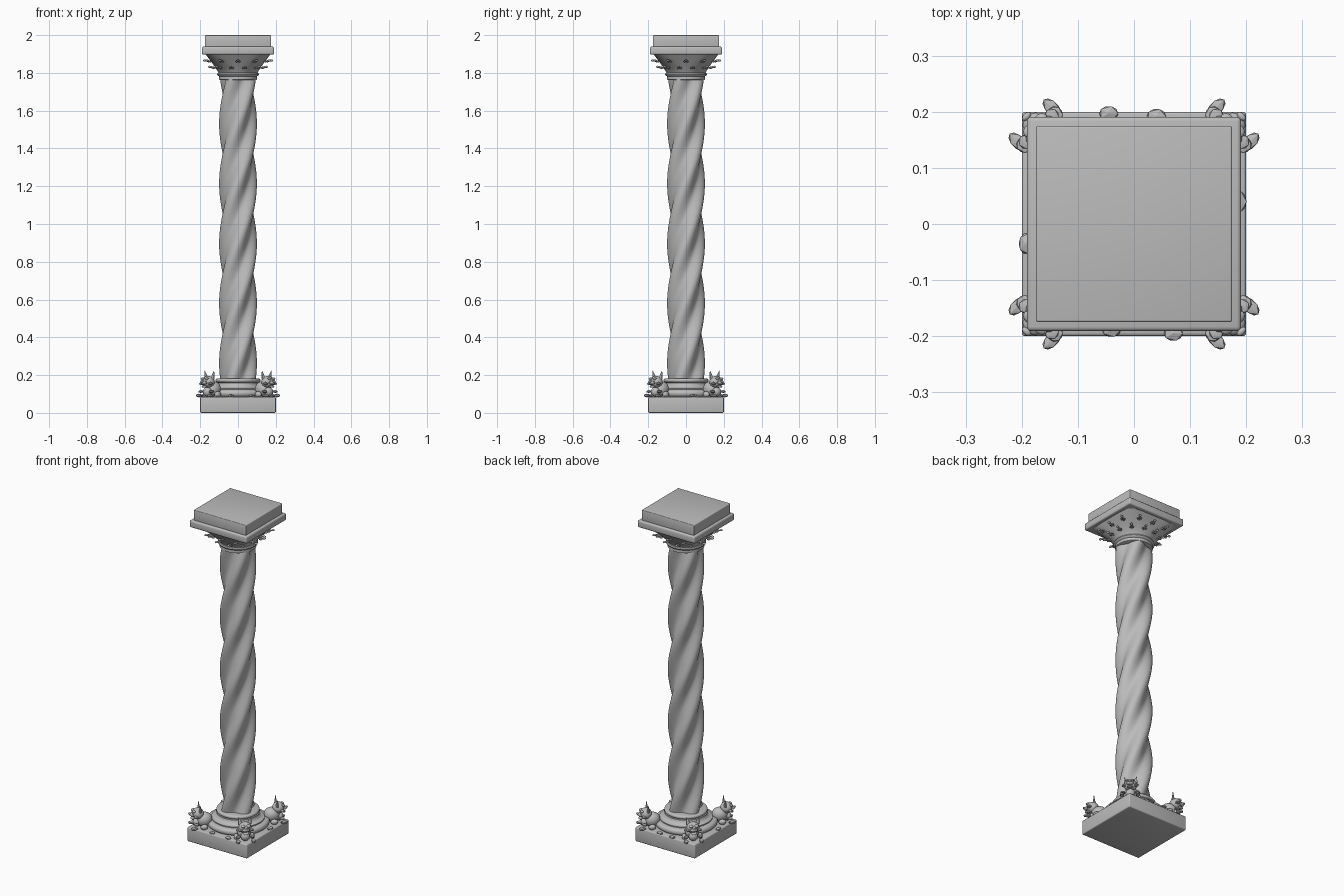
import bpy, bmesh, math
from mathutils import Matrix, Vector

if "Cube" in bpy.data.objects:
    bpy.data.objects.remove(bpy.data.objects["Cube"])

stone = bpy.data.materials.new("grey stone")
stone.diffuse_color = (0.5, 0.5, 0.5, 1)
stone.use_nodes = True
stone.node_tree.nodes["Principled BSDF"].inputs["Base Color"].default_value = stone.diffuse_color


def finish(name, bm, angle=35):
    bmesh.ops.recalc_face_normals(bm, faces=bm.faces)
    me = bpy.data.meshes.new(name)
    bm.to_mesh(me)
    bm.free()
    me.materials.append(stone)
    ob = bpy.data.objects.new(name, me)
    bpy.context.collection.objects.link(ob)
    bpy.ops.object.select_all(action='DESELECT')
    ob.select_set(True)
    bpy.context.view_layer.objects.active = ob
    bpy.ops.object.shade_smooth_by_angle(angle=math.radians(angle))
    return ob


def slab(name, half, z0, z1, bevel):
    bm = bmesh.new()
    bmesh.ops.create_cube(bm, size=1, matrix=Matrix.Translation((0, 0, (z0 + z1) / 2))
                          @ Matrix.Diagonal((2 * half, 2 * half, z1 - z0, 1)))
    bmesh.ops.bevel(bm, geom=bm.edges[:], offset=bevel, segments=3, profile=0.5, affect='EDGES')
    return finish(name, bm)


def loft(name, zs, radius, n=96):
    """Stack of rings whose radius is radius(ring index, angle)."""
    bm = bmesh.new()
    rings = []
    for i, z in enumerate(zs):
        ring = []
        for j in range(n):
            a = 2 * math.pi * j / n
            r = radius(i, a)
            ring.append(bm.verts.new((r * math.cos(a), r * math.sin(a), z)))
        rings.append(ring)
    for lo, hi in zip(rings, rings[1:]):
        for j in range(n):
            k = (j + 1) % n
            bm.faces.new((lo[j], lo[k], hi[k], hi[j]))
    bm.faces.new(rings[0][::-1])
    bm.faces.new(rings[-1])
    return finish(name, bm)


def lathe(name, profile):
    return loft(name, [p[1] for p in profile], lambda i, a: profile[i][0], 64)


def blob(bm, loc, size, m=Matrix(), pitch=0, sub=2):
    mat = m @ Matrix.Translation(loc) @ Matrix.Rotation(pitch, 4, 'Y') @ Matrix.Diagonal((*size, 1))
    bmesh.ops.create_icosphere(bm, subdivisions=sub, radius=1, matrix=mat)


def spike(bm, loc, r, h, m, tilt):
    mat = m @ Matrix.Translation(loc) @ Matrix.Rotation(tilt, 4, 'X') @ Matrix.Diagonal((0.6, 1, 1, 1))
    bmesh.ops.create_cone(bm, cap_ends=True, segments=10, radius1=r, radius2=0.001, depth=h, matrix=mat)


# plinth and round moulded base
slab("plinth", 0.2, 0.0, 0.085, 0.006)
base = [(0.165, 0.08)]
base += [(0.158 + 0.016 * math.cos(t * math.pi / 8), 0.104 + 0.018 * math.sin(t * math.pi / 8))
         for t in range(-4, 5)]
base += [(0.146, 0.124), (0.146, 0.130), (0.130, 0.133), (0.120, 0.140), (0.115, 0.150),
         (0.114, 0.158), (0.120, 0.160)]
base += [(0.108 + 0.011 * math.cos(t * math.pi / 6), 0.172 + 0.011 * math.sin(t * math.pi / 6))
         for t in range(-3, 4)]
lathe("base_mouldings", base)

# twisted four-strand shaft
Z0, Z1, N = 0.175, 1.775, 160
zs = [Z0 + (Z1 - Z0) * i / N for i in range(N + 1)]
loft("twisted_shaft", zs,
     lambda i, a: 0.087 + 0.013 * math.cos(4 * a - 2 * math.pi * (zs[i] - 0.58) / 0.317))

# collar under the capital
lathe("capital_collar", [(0.095, 1.762), (0.101, 1.765), (0.101, 1.782), (0.108, 1.786),
                         (0.111, 1.792), (0.108, 1.799), (0.100, 1.803)])

# bell growing from round to rounded square
B0, B1, BN = 1.795, 1.900, 16


def bell_radius(z, a):
    t = min(max((z - B0) / (B1 - B0), 0), 1)
    half = 0.101 + 0.072 * t ** 1.15
    e = 2 + 4 * t * t
    return half / (abs(math.cos(a)) ** e + abs(math.sin(a)) ** e) ** (1 / e)


bz = [B0 + (B1 - B0) * i / BN for i in range(BN + 1)]
loft("capital_bell", bz, lambda i, a: bell_radius(bz[i], a))

# budding stalks in staggered rows around the bell
bm = bmesh.new()
for z, count, shift in ((1.828, 12, 0.5), (1.862, 12, 0)):
    for k in range(count):
        a = 2 * math.pi * (k + shift) / count
        r = bell_radius(z, a)
        m = Matrix.Rotation(a, 4, 'Z') @ Matrix.Translation((r, 0, z))
        blob(bm, (0.010, 0, 0), (0.026, 0.0045, 0.0045), m, -0.1)
        blob(bm, (0.032, 0, 0.004), (0.010, 0.007, 0.006), m)
        for s in (-1, 1):
            blob(bm, (0.012, s * 0.008, -0.002), (0.010, 0.006, 0.005), m, 0, 1)
finish("capital_buds", bm)

# abacus and top block
slab("abacus", 0.191, 1.897, 1.939, 0.008)
slab("top_block", 0.175, 1.935, 2.0, 0.004)

# crouching horned beasts on the plinth corners
bm = bmesh.new()
for k in range(4):
    m = Matrix.Rotation(math.pi / 4 + k * math.pi / 2, 4, 'Z')
    blob(bm, (0.188, 0, 0.126), (0.045, 0.040, 0.041), m, 0.3, 3)     # body
    blob(bm, (0.224, 0, 0.164), (0.033, 0.036, 0.032), m, 0, 3)       # head
    blob(bm, (0.253, 0, 0.160), (0.019, 0.021, 0.010), m)             # muzzle
    blob(bm, (0.250, 0, 0.140), (0.016, 0.018, 0.006), m, 0.2)        # jaw
    blob(bm, (0.271, 0, 0.165), (0.006, 0.010, 0.006), m)             # nose
    blob(bm, (0.230, 0, 0.112), (0.022, 0.026, 0.026), m)             # chest
    for s in (-1, 1):
        spike(bm, (0.214, s * 0.029, 0.202), 0.014, 0.044, m, -s * 0.25)       # ear
        blob(bm, (0.249, s * 0.015, 0.182), (0.011, 0.012, 0.006), m, 0.3)     # brow
        blob(bm, (0.251, s * 0.014, 0.172), (0.006, 0.006, 0.006), m)          # eye
        blob(bm, (0.240, s * 0.033, 0.155), (0.015, 0.014, 0.008), m, 0, 1)    # cheek
        blob(bm, (0.238, s * 0.040, 0.113), (0.016, 0.014, 0.008), m, 0, 1)    # foreleg
        blob(bm, (0.250, s * 0.043, 0.092), (0.023, 0.013, 0.010), m, 0, 1)    # forepaw
        blob(bm, (0.195, s * 0.044, 0.098), (0.022, 0.014, 0.016), m)          # haunch
finish("corner_beasts", bm)

# small loose fragments on the plinth rim
bm = bmesh.new()
for x, y in ((-0.045, 0.197), (0.04, 0.192), (0.07, -0.195), (-0.04, -0.188), (-0.192, -0.035), (0.187, 0.04)):
    blob(bm, (x, y, 0.09), (0.019 if abs(y) > 0.1 else 0.015, 0.015 if abs(y) > 0.1 else 0.021, 0.008), sub=1)
finish("rim_fragments", bm, 20)
